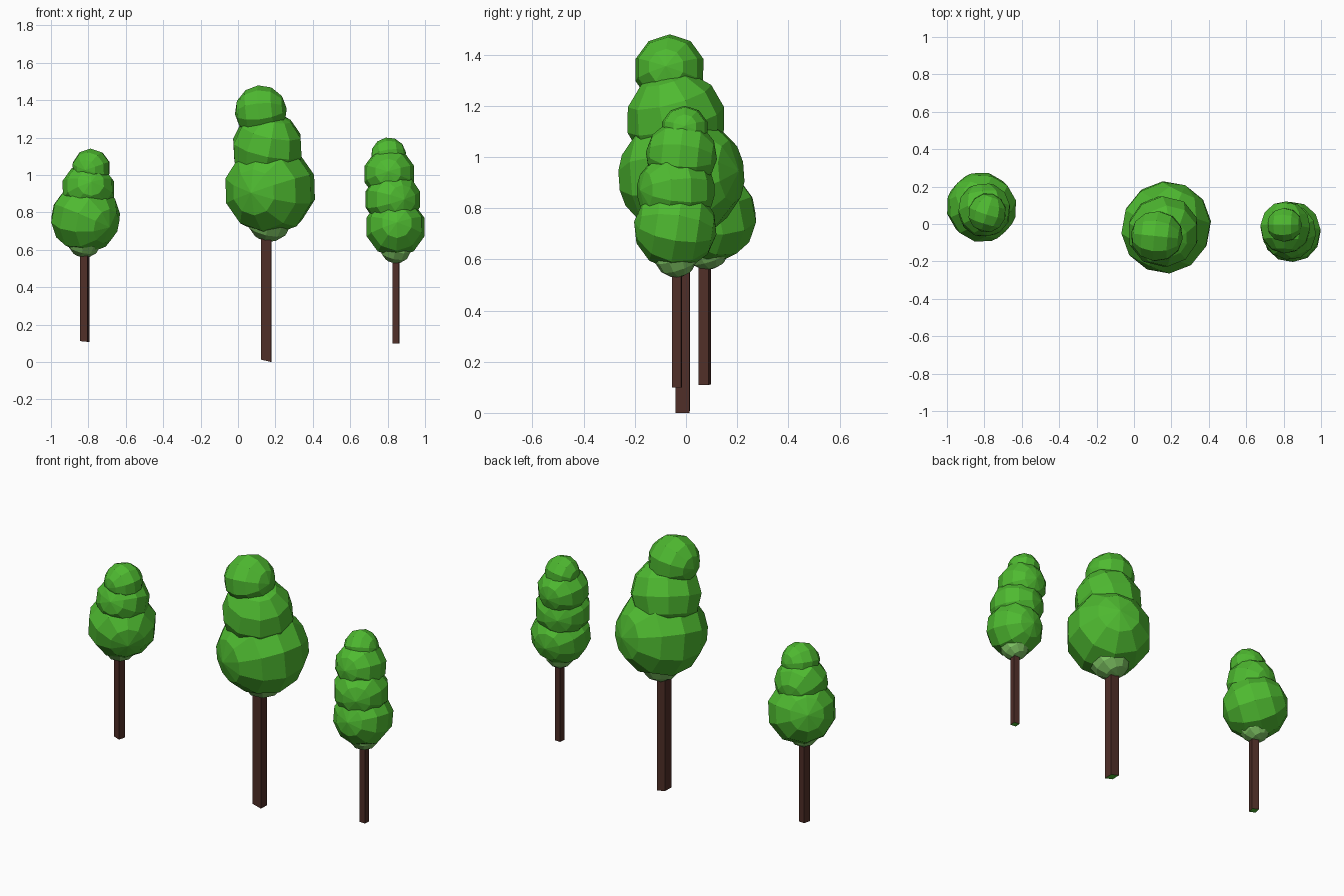
import bpy, bmesh, math
from mathutils import Vector, Matrix

if "Cube" in bpy.data.objects:
    bpy.data.objects.remove(bpy.data.objects["Cube"])


def material(name, rgb):
    m = bpy.data.materials.new(name)
    m.diffuse_color = (*rgb, 1)
    m.use_nodes = True
    m.node_tree.nodes["Principled BSDF"].inputs["Base Color"].default_value = m.diffuse_color
    return m


LEAF = material("leaf green", (0.077, 0.49, 0.03))
PALE = material("pale green", (0.20, 0.53, 0.12))
BARK = material("bark brown", (0.08, 0.028, 0.021))


def finish(bm, name, mats):
    bmesh.ops.recalc_face_normals(bm, faces=bm.faces)
    mesh = bpy.data.meshes.new(name)
    bm.to_mesh(mesh)
    bm.free()
    for m in mats:
        mesh.materials.append(m)
    ob = bpy.data.objects.new(name, mesh)
    bpy.context.collection.objects.link(ob)
    return ob


def blob(name, centre, r, pole, mat):
    """Faceted foliage ball whose pole points in the given direction."""
    bm = bmesh.new()
    rot = Vector(pole).to_track_quat('Z', 'Y').to_matrix().to_4x4()
    bmesh.ops.create_uvsphere(bm, u_segments=10, v_segments=6, radius=r,
                              matrix=Matrix.Translation(centre) @ rot)
    finish(bm, name, [mat])


def trunk(name, x, y, z0, z1, side, turn, slope):
    """Square post, slightly turned, with a slanted green underside."""
    bm = bmesh.new()
    mat = (Matrix.Translation((x, y, (z0 + z1) / 2))
           @ Matrix.Rotation(math.radians(turn), 4, 'Z')
           @ Matrix.Diagonal((side, side, z1 - z0, 1)))
    bmesh.ops.create_cube(bm, size=1, matrix=mat)
    bm.normal_update()
    for f in bm.faces:
        f.material_index = 1 if f.normal.z < -0.5 else 0
    for v in bm.verts:
        if v.co.z < (z0 + z1) / 2 and v.co.x < x:
            v.co.z += slope
    finish(bm, name, [BARK, LEAF])


# trunk: x, y, bottom, top, side, turn, slope; base: centre, radius
# crown: centre, radius, pole direction
TREES = {
    "left_tree": dict(
        trunk=(-0.82, 0.073, 0.108, 0.68, 0.041, -15, 0.004),
        base=((-0.82, 0.08, 0.65), 0.093),
        crown=[((-0.815, 0.09, 0.77), 0.189, (-0.65, 0.65, 0.25)),
               ((-0.80, 0.075, 0.925), 0.145, (0.1, -0.9, 0.25)),
               ((-0.785, 0.06, 1.037), 0.105, (-0.3, -0.95, -0.1))]),
    "middle_tree": dict(
        trunk=(0.151, -0.013, 0.0, 0.80, 0.055, -2, 0.013),
        base=((0.17, -0.01, 0.765), 0.122),
        crown=[((0.172, -0.018, 0.925), 0.248, (-0.41, -0.9, -0.08)),
               ((0.157, -0.04, 1.145), 0.195, (0.2, -0.25, 0.95)),
               ((0.122, -0.065, 1.34), 0.14, (0.95, -0.1, 0.1))]),
    "right_tree": dict(
        trunk=(0.845, -0.035, 0.10, 0.65, 0.036, -5, 0.0),
        base=((0.845, -0.04, 0.612), 0.085),
        crown=[((0.842, -0.042, 0.722), 0.163, (0.05, -0.97, 0.15)),
               ((0.827, -0.04, 0.87), 0.153, (0.4, -0.9, 0.0)),
               ((0.809, -0.018, 1.005), 0.14, (-0.05, -0.98, 0.1)),
               ((0.805, -0.005, 1.107), 0.094, (0.95, 0.0, 0.15))]),
}

for tree, parts in TREES.items():
    trunk(tree + "_trunk", *parts["trunk"])
    blob(tree + "_foliage_base", *parts["base"], (0.2, -0.3, 0.9), PALE)
    for i, (c, r, pole) in enumerate(parts["crown"]):
        blob(f"{tree}_foliage_{i + 1}", c, r, pole, LEAF)
